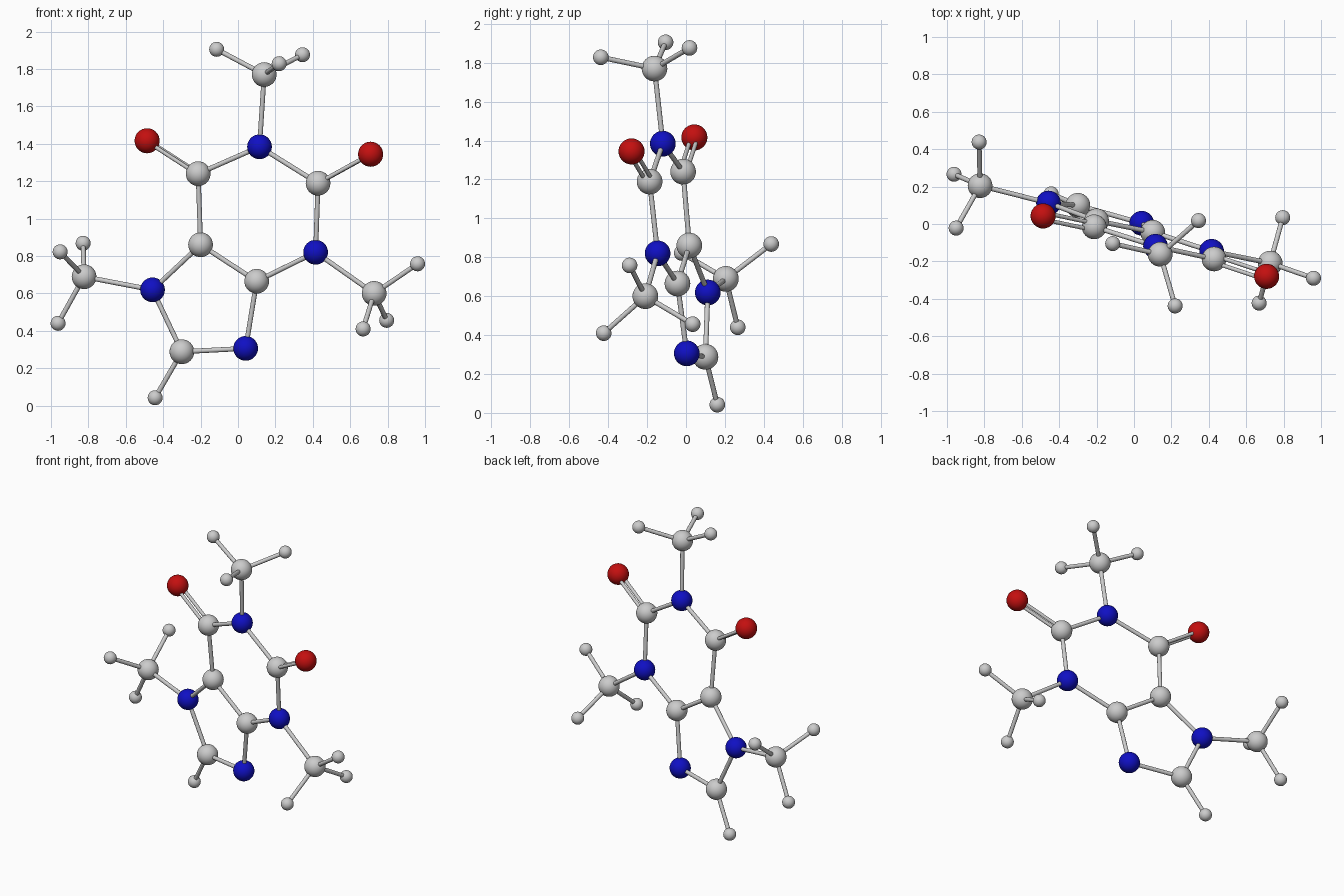
import bpy
from mathutils import Vector

if "Cube" in bpy.data.objects:
    bpy.data.objects.remove(bpy.data.objects["Cube"])

ATOM_RADIUS = {"C": 0.066, "N": 0.066, "O": 0.067, "H": 0.04}
NAMES = {"C": "carbon", "N": "nitrogen", "O": "oxygen", "H": "hydrogen"}
BOND_R = 0.013


def material(name, colour):
    m = bpy.data.materials.new(name)
    m.diffuse_color = colour
    m.use_nodes = True
    m.node_tree.nodes["Principled BSDF"].inputs["Base Color"].default_value = m.diffuse_color
    return m


MATS = {"N": material("blue", (0.005, 0.005, 0.55, 1)),
        "O": material("red", (0.55, 0.005, 0.005, 1))}

# Ring, carbonyl and methyl centre positions
ATOMS = {
    "N1": (0.115, -0.119, 1.384), "C2": (0.428, -0.187, 1.189),
    "N3": (0.415, -0.146, 0.82), "C4": (0.10, -0.044, 0.665),
    "C5": (-0.20, 0.017, 0.86), "C6": (-0.213, -0.015, 1.24),
    "N7": (-0.457, 0.112, 0.619), "C8": (-0.30, 0.10, 0.288),
    "N9": (0.041, 0.004, 0.306), "O2": (0.709, -0.28, 1.344),
    "O6": (-0.486, 0.043, 1.416), "H8": (-0.443, 0.161, 0.042),
    "C10": (0.14, -0.162, 1.77), "C11": (0.728, -0.209, 0.60),
    "C12": (-0.823, 0.205, 0.689),
}
# Three hydrogens on each methyl carbon
METHYL_H = {
    "C10": [(-0.114, -0.105, 1.905), (0.345, 0.018, 1.876), (0.22, -0.438, 1.828)],
    "C11": [(0.96, -0.29, 0.758), (0.795, 0.034, 0.456), (0.669, -0.423, 0.41)],
    "C12": [(-0.951, -0.022, 0.822), (-0.828, 0.438, 0.868), (-0.962, 0.266, 0.44)],
}
SINGLE = ("N1-C2 C2-N3 N3-C4 C4-C5 C5-C6 C6-N1 C5-N7 N7-C8 C8-N9 N9-C4 "
          "C8-H8 N1-C10 N3-C11 N7-C12").split()
DOUBLE = ["C2-O2", "C6-O6"]

P = {k: Vector(v) for k, v in ATOMS.items()}
bonds = [tuple(b.split("-")) for b in SINGLE]
for carbon, hs in METHYL_H.items():
    for i, h in enumerate(hs):
        key = f"H{carbon[1:]}{'abc'[i]}"
        P[key] = Vector(h)
        bonds.append((carbon, key))


def add_atom(key, pos):
    el = key[0]
    bpy.ops.mesh.primitive_uv_sphere_add(segments=32, ring_count=16,
                                         radius=ATOM_RADIUS[el], location=pos)
    ob = bpy.context.object
    ob.name = f"{NAMES[el]}_atom_{key[1:]}"
    bpy.ops.object.shade_smooth()
    if el in MATS:
        ob.data.materials.append(MATS[el])


def add_bond(name, a, b, radius):
    d = b - a
    bpy.ops.mesh.primitive_cylinder_add(vertices=16, radius=radius,
                                        depth=d.length, location=(a + b) / 2)
    ob = bpy.context.object
    ob.name = name
    ob.rotation_euler = d.to_track_quat("Z", "Y").to_euler()
    bpy.ops.object.shade_smooth_by_angle()


# Atoms
for key, pos in P.items():
    add_atom(key, pos)

# Single bonds
for a, b in bonds:
    add_bond(f"bond_{a}_{b}", P[a], P[b], BOND_R)

# Double bonds: paired rods offset across the ring plane
normal = (P["C2"] - P["C6"]).cross(P["N1"] - P["C8"]).normalized()
for pair in DOUBLE:
    a, b = pair.split("-")
    for side in (-1, 1):
        off = normal * 0.018 * side
        add_bond(f"double_bond_{a}_{b}", P[a] + off, P[b] + off, 0.011)
